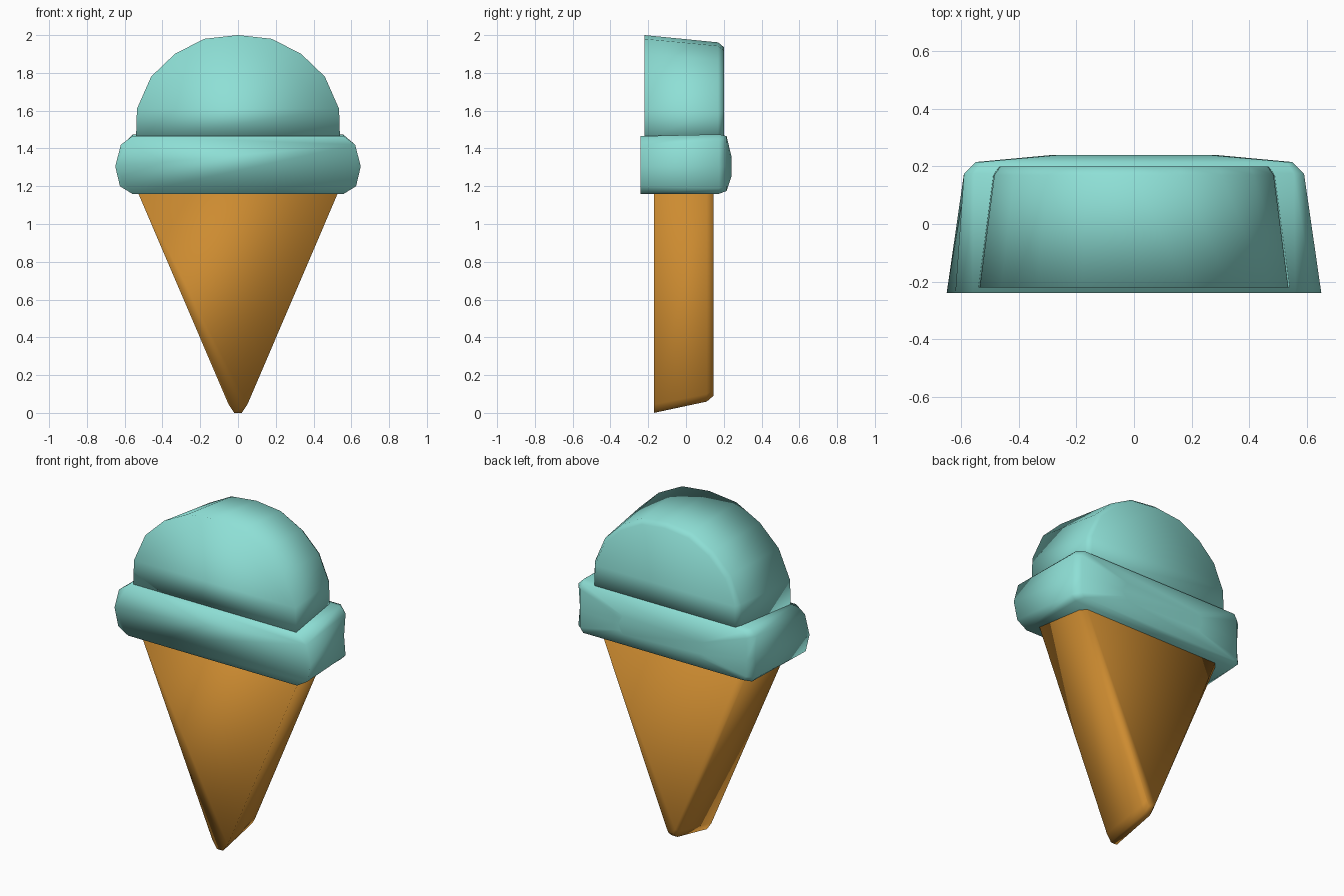
import bpy, bmesh

if "Cube" in bpy.data.objects:
    bpy.data.objects.remove(bpy.data.objects["Cube"])

def material(name, color):
    m = bpy.data.materials.new(name)
    m.diffuse_color = color
    m.use_nodes = True
    m.node_tree.nodes["Principled BSDF"].inputs["Base Color"].default_value = m.diffuse_color
    return m

teal = material("mint", (0.27, 0.74, 0.67, 1))
brown = material("wafer", (0.61, 0.26, 0.03, 1))

def mirrored(half, apex=()):
    """Right half outline (bottom to top) closed with its mirror image."""
    return list(half) + list(apex) + [(-x, z) for x, z in reversed(half)]

def loft(name, rings, mat):
    """Skin a list of (y, outline) rings from front to back and cap both ends."""
    bm = bmesh.new()
    loops = [[bm.verts.new((x, y, z)) for x, z in outline] for y, outline in rings]
    n = len(loops[0])
    for a, b in zip(loops, loops[1:]):
        for i in range(n):
            j = (i + 1) % n
            bm.faces.new((a[i], a[j], b[j], b[i]))
    bm.faces.new(loops[0])
    bm.faces.new(loops[-1][::-1])
    bmesh.ops.recalc_face_normals(bm, faces=bm.faces)
    for f in bm.faces:
        f.smooth = True
    me = bpy.data.meshes.new(name)
    bm.to_mesh(me)
    bm.free()
    me.materials.append(mat)
    ob = bpy.data.objects.new(name, me)
    bpy.context.collection.objects.link(ob)
    return ob

# Wafer cone: wedge that narrows toward the back with a bevelled rear edge
loft("wafer_cone", [
    (-0.17, mirrored([(0.02, 0.0), (0.05, 0.045), (0.54, 1.19)])),
    (0.11, mirrored([(0.02, 0.06), (0.04, 0.10), (0.495, 1.19)])),
    (0.145, mirrored([(0.015, 0.09), (0.03, 0.12), (0.465, 1.19)])),
], brown)

# Scoop: faceted dome, tapered toward the back
dome = [(0.54, 1.45), (0.535, 1.61), (0.46, 1.78), (0.335, 1.90), (0.18, 1.98)]

def dome_ring(sx, sz):
    half = [(x * sx, 1.45 + (z - 1.45) * sz) for x, z in dome]
    return mirrored(half, [(0, 1.45 + 0.55 * sz)])

loft("scoop", [
    (-0.22, dome_ring(1, 1)),
    (0.17, dome_ring(0.905, 0.93)),
    (0.20, dome_ring(0.865, 0.885)),
], teal)

# Drip band: rounded bar whose back bulges slightly
loft("drip_band", [
    (-0.24, mirrored([(0.56, 1.16), (0.625, 1.20), (0.65, 1.305), (0.62, 1.42), (0.56, 1.465)])),
    (0.175, mirrored([(0.56, 1.16), (0.59, 1.19), (0.58, 1.305), (0.59, 1.44), (0.555, 1.475)])),
    (0.215, mirrored([(0.53, 1.175), (0.55, 1.20), (0.55, 1.305), (0.55, 1.43), (0.53, 1.465)])),
    (0.24, mirrored([(0.25, 1.25), (0.27, 1.27), (0.28, 1.305), (0.27, 1.34), (0.25, 1.36)])),
], teal)
